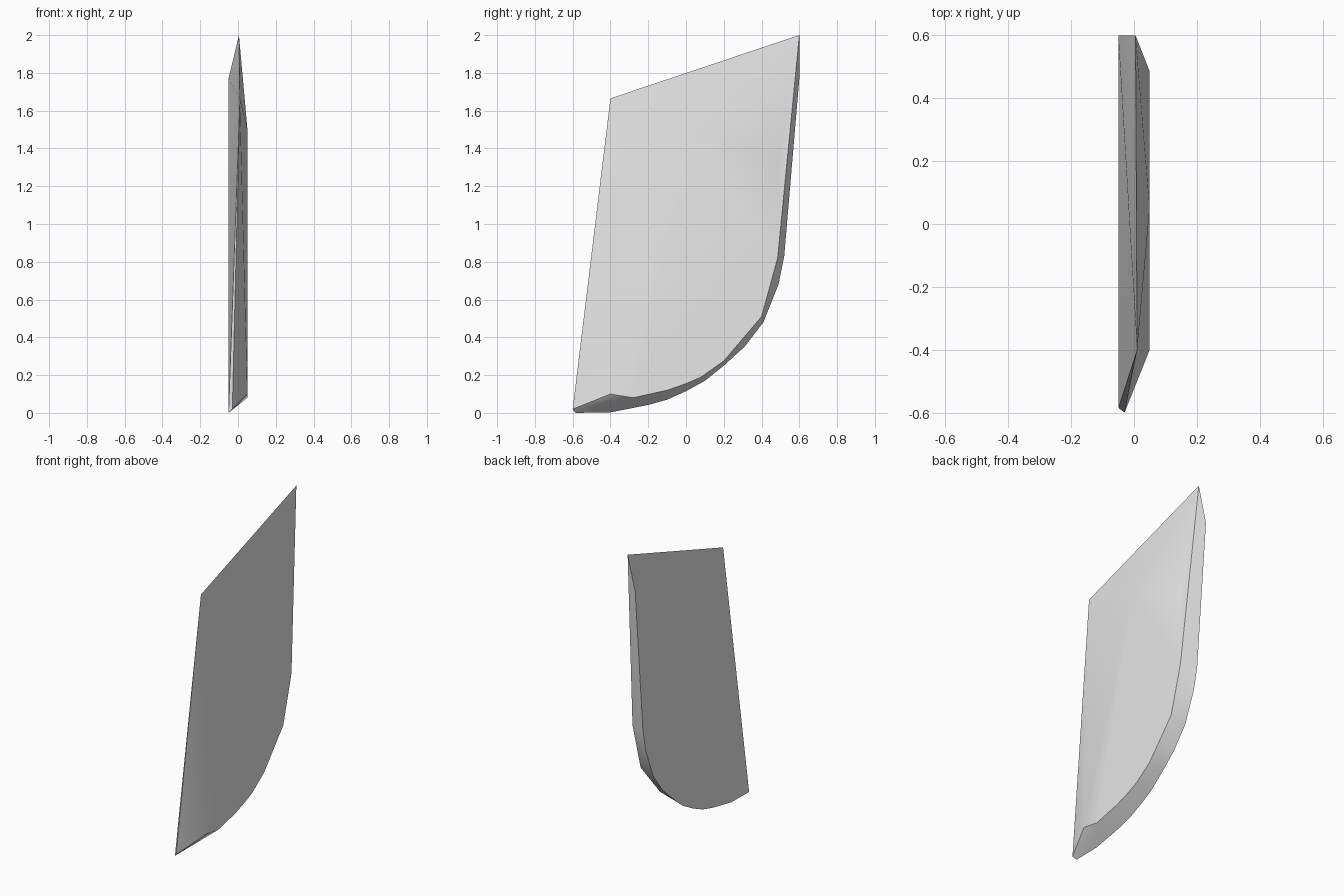
import bpy, bmesh, math

cube = bpy.data.objects.get("Cube")
if cube:
    bpy.data.objects.remove(cube, do_unlink=True)

grey = bpy.data.materials.new("light_grey")
grey.use_nodes = True
colour = (0.8, 0.8, 0.8, 1)
grey.diffuse_color = colour
grey.node_tree.nodes["Principled BSDF"].inputs["Base Color"].default_value = colour

HALF = 0.05

# Curved lower and rear rim on the flat side (y, z)
outer_rim = [(0.6, 1.77), (0.52, 0.83), (0.49, 0.68), (0.41, 0.48), (0.31, 0.35),
             (0.2, 0.25), (0.1, 0.17), (0, 0.115), (-0.1, 0.07), (-0.2, 0.042),
             (-0.4, 0.003), (-0.585, 0)]
# Raised side: inset rim, with one shoulder under the top ridge (y, z)
inner_rim = [(0.05, 1.5), (0.485, 1.3), (0.485, 0.82), (0.4, 0.51), (0.2, 0.275),
             (0.08, 0.19), (0, 0.155), (-0.1, 0.12), (-0.28, 0.08), (-0.4, 0.1)]
# Sharp ridge along the top and front edges (x, y, z)
ridge = [(0.005, 0.6, 2), (0.01, -0.4, 1.665), (-0.03, -0.6, 0.02)]

# Wrap the three outlines into one faceted blade
bm = bmesh.new()
points = [(-HALF, y, z) for y, z in outer_rim]
points += [(HALF, y, z) for y, z in inner_rim] + ridge
for p in points:
    bm.verts.new(p)
hull = bmesh.ops.convex_hull(bm, input=bm.verts)
spare = {v for v in hull["geom_interior"] + hull["geom_unused"]
         if isinstance(v, bmesh.types.BMVert)}
bmesh.ops.delete(bm, geom=list(spare), context='VERTS')
bmesh.ops.dissolve_limit(bm, angle_limit=math.radians(0.2),
                         verts=bm.verts, edges=bm.edges)
bmesh.ops.recalc_face_normals(bm, faces=bm.faces)

mesh = bpy.data.meshes.new("blade")
bm.to_mesh(mesh)
bm.free()
mesh.materials.append(grey)
blade = bpy.data.objects.new("blade", mesh)
bpy.context.collection.objects.link(blade)

# Soft faces, crisp rim
bpy.ops.object.select_all(action='DESELECT')
blade.select_set(True)
bpy.context.view_layer.objects.active = blade
bpy.ops.object.shade_smooth_by_angle(angle=math.radians(30))
